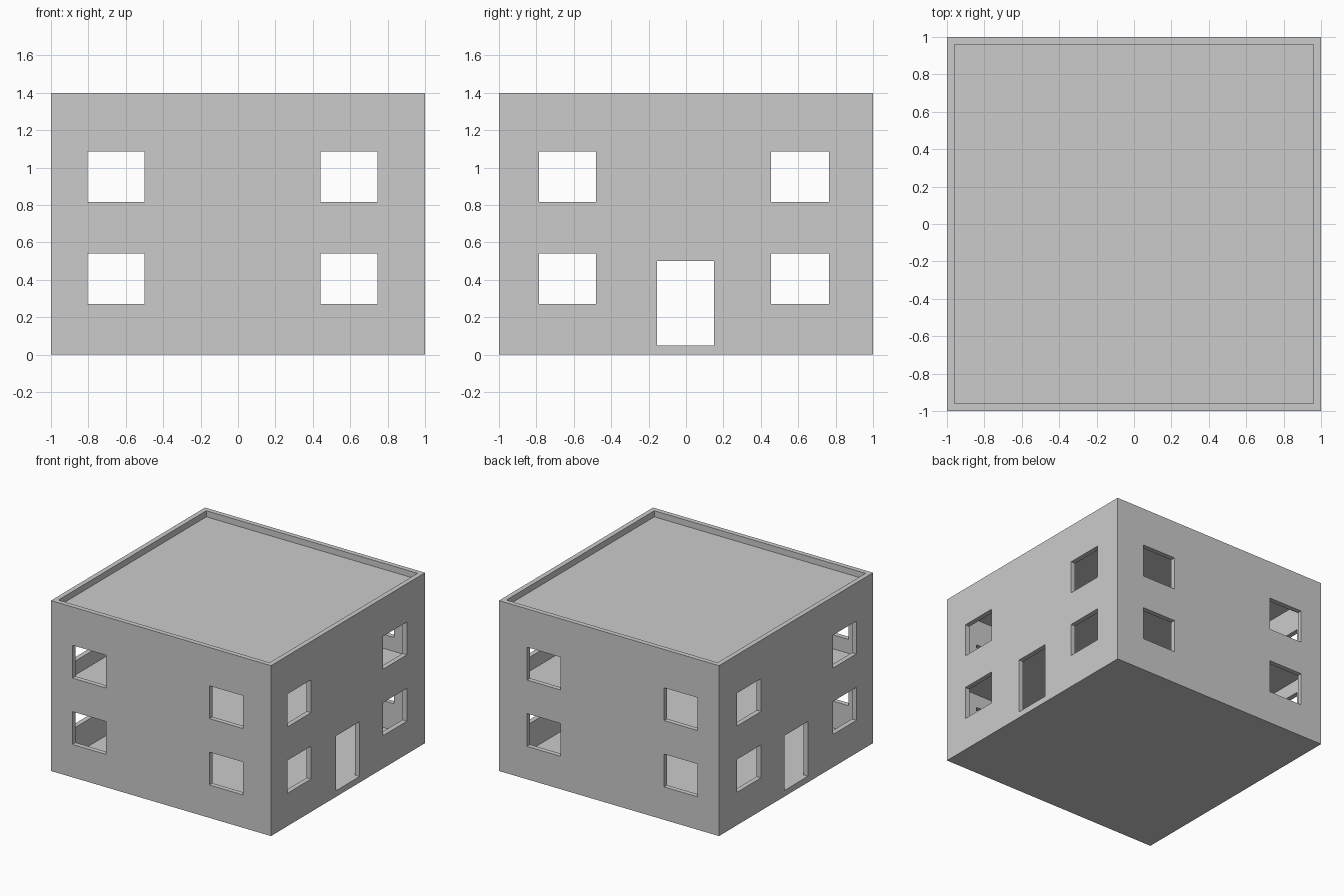
import bpy, bmesh

if "Cube" in bpy.data.objects:
    bpy.data.objects.remove(bpy.data.objects["Cube"])

H = 1.4      # wall height
T = 0.04     # wall thickness
S = 0.05     # slab thickness


def add_box(bm, x0, x1, y0, y1, z0, z1):
    geo = bmesh.ops.create_cube(bm, size=1.0)
    for v in geo["verts"]:
        v.co = ((x0 + x1) / 2 + v.co.x * (x1 - x0),
                (y0 + y1) / 2 + v.co.y * (y1 - y0),
                (z0 + z1) / 2 + v.co.z * (z1 - z0))


def make(name, boxes):
    mesh = bpy.data.meshes.new(name)
    bm = bmesh.new()
    for b in boxes:
        add_box(bm, *b)
    bm.to_mesh(mesh)
    bm.free()
    obj = bpy.data.objects.new(name, mesh)
    bpy.context.scene.collection.objects.link(obj)
    return obj


def cut(obj, name, boxes):
    cutter = make(name, boxes)
    cutter.hide_render = True
    mod = obj.modifiers.new(name, "BOOLEAN")
    mod.operation = "DIFFERENCE"
    mod.solver = "EXACT"
    mod.object = cutter
    bpy.context.view_layer.objects.active = obj
    bpy.ops.object.modifier_apply(modifier=name)
    bpy.data.objects.remove(cutter)


# Four outer walls as one hollow tube
walls = make("walls", [(-1, 1, -1, 1, 0, H)])
I = 1 - T
cut(walls, "room_cutter", [(-I, I, -I, I, -0.5, H + 0.5)])

# Openings run straight through opposite walls
rows = [(0.27, 0.54), (0.815, 1.085)]
front_back = [(x0, x1, -1.2, 1.2, z0, z1)
              for x0, x1 in [(-0.805, -0.5), (0.44, 0.745)] for z0, z1 in rows]
sides = [(-1.2, 1.2, y0, y1, z0, z1)
         for y0, y1 in [(-0.785, -0.48), (0.455, 0.765)] for z0, z1 in rows]
sides.append((-1.2, 1.2, -0.155, 0.15, S, 0.5))
cut(walls, "front_back_window_cutter", front_back)
cut(walls, "side_window_door_cutter", sides)

# Ground floor, upper floor and sunken flat roof
for name, z in [("ground_floor", 0), ("upper_floor", 0.65), ("roof", 1.3)]:
    make(name, [(-I, I, -I, I, z, z + S)])
